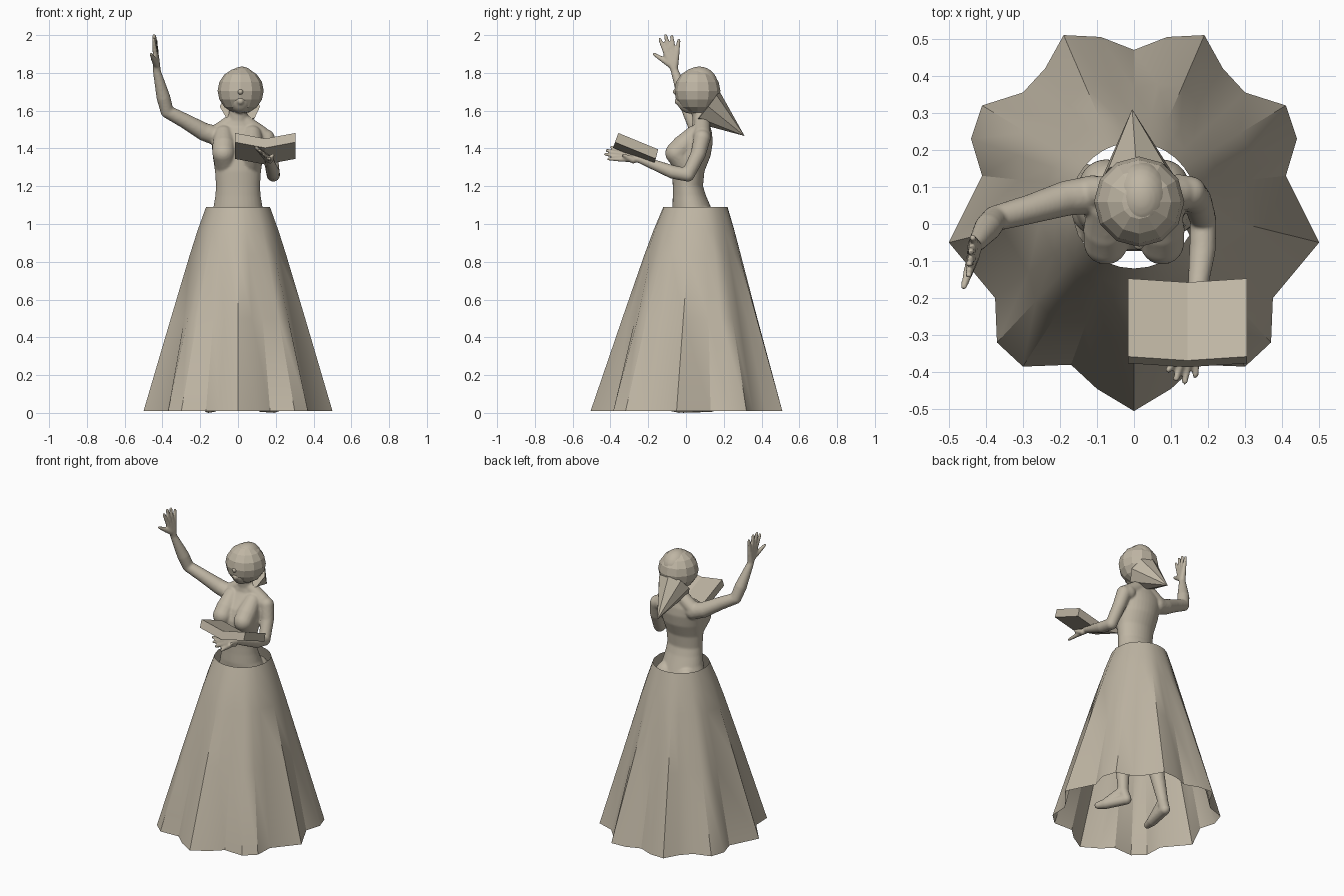
import bpy, bmesh
from math import sin, cos, pi, atan2
from mathutils import Vector, Matrix

if "Cube" in bpy.data.objects:
    bpy.data.objects.remove(bpy.data.objects["Cube"])

clay = bpy.data.materials.new("clay")
clay.diffuse_color = (.52, .465, .37, 1)
clay.use_nodes = True
clay.node_tree.nodes["Principled BSDF"].inputs["Base Color"].default_value = clay.diffuse_color


def finish(name, bm, smooth_angle=None):
    bmesh.ops.recalc_face_normals(bm, faces=bm.faces)
    me = bpy.data.meshes.new(name)
    bm.to_mesh(me)
    bm.free()
    me.materials.append(clay)
    ob = bpy.data.objects.new(name, me)
    bpy.context.collection.objects.link(ob)
    if smooth_angle:
        bpy.ops.object.select_all(action='DESELECT')
        ob.select_set(True)
        bpy.context.view_layer.objects.active = ob
        bpy.ops.object.shade_smooth_by_angle(angle=smooth_angle)
    return ob


def ball(bm, c, r, seg=20, rings=14):
    r = (r, r, r) if isinstance(r, (int, float)) else r
    m = Matrix.Translation(c) @ Matrix.Diagonal((*r, 1))
    bmesh.ops.create_uvsphere(bm, u_segments=seg, v_segments=rings, radius=1, matrix=m)


def cone(bm, a, b, ra, rb, seg=16):
    a, b = Vector(a), Vector(b)
    d = b - a
    m = Matrix.Translation((a + b) / 2) @ d.to_track_quat('Z', 'Y').to_matrix().to_4x4()
    bmesh.ops.create_cone(bm, cap_ends=True, segments=seg, radius1=ra, radius2=rb,
                          depth=d.length, matrix=m)


def limb(bm, pts):
    """Rounded tapering tube through (x, y, z, radius) points."""
    for p in pts:
        ball(bm, p[:3], p[3])
    for p, q in zip(pts, pts[1:]):
        cone(bm, p[:3], q[:3], p[3], q[3])


def loft(bm, rings, caps=True):
    loops = [[bm.verts.new(p) for p in ring] for ring in rings]
    n = len(loops[0])
    for a, b in zip(loops, loops[1:]):
        for i in range(n):
            j = (i + 1) % n
            bm.faces.new((a[i], a[j], b[j], b[i]))
    if caps:
        bm.faces.new(loops[0])
        bm.faces.new(loops[-1])


def hand(bm, wrist, fwd, side, thumb_tip):
    """Palm, four spread fingers and a thumb on the +side."""
    w, f, s = Vector(wrist), Vector(fwd).normalized(), Vector(side).normalized()
    for k, length in ((-1.5, .15), (-.5, .175), (.5, .183), (1.5, .165)):
        knuckle = w + f * .085 + s * k * .02
        tip = w + f * length + s * k * .033
        limb(bm, [(*w, .021), (*knuckle, .0135), (*tip, .0095)])
    base = w + f * .03 + s * .02
    limb(bm, [(*base, .018), (*base.lerp(Vector(thumb_tip), .55), .014), (*thumb_tip, .009)])


# Body: overlapping forms fused into one smooth skin
bm = bmesh.new()
torso = [(.86, .05, .13, .09), (.95, .05, .16, .115), (1.03, .045, .15, .112),
         (1.09, .03, .13, .102), (1.15, .018, .12, .088), (1.2, .01, .116, .08),
         (1.28, .012, .122, .086), (1.36, .03, .134, .1), (1.43, .05, .14, .092),
         (1.48, .07, .135, .068), (1.515, .08, .09, .05), (1.545, .08, .052, .045),
         (1.64, .07, .045, .045)]
loft(bm, [[(rx * cos(2 * pi * i / 32), cy + ry * sin(2 * pi * i / 32), z) for i in range(32)]
          for z, cy, rx, ry in torso])
for s in (-1, 1):
    # bust sloping down from the chest, shoulder slope, hips
    limb(bm, [(s * .075, .045, 1.47, .052), (s * .075, -.015, 1.41, .062),
              (s * .076, -.05, 1.375, .06), (s * .06, .0, 1.31, .062)])
    limb(bm, [(s * .01, .085, 1.555, .042), (s * .12, .085, 1.475, .045)])
    ball(bm, (s * .075, .1, .99), (.075, .075, .1))
# head form, nose and lips
ball(bm, (.02, .07, 1.735), (.082, .1, .099))
ball(bm, (.013, .02, 1.66), (.06, .07, .075))
ball(bm, (.013, -.055, 1.70), .016)
ball(bm, (.013, -.043, 1.65), .019)
# raised arm
limb(bm, [(-.11, .08, 1.465, .052), (-.18, .07, 1.488, .048), (-.28, .04, 1.545, .04),
          (-.375, .015, 1.595, .035), (-.395, -.01, 1.67, .037), (-.43, -.06, 1.81, .021)])
hand(bm, (-.43, -.063, 1.82), (-.07, -.16, 1), (-.1, -1, -.1), (-.46, -.17, 1.9))
# arm under the book
limb(bm, [(.12, .085, 1.465, .05), (.15, .085, 1.455, .045), (.17, .065, 1.37, .04),
          (.187, .01, 1.26, .036), (.185, -.07, 1.275, .036), (.162, -.25, 1.345, .021)])
hand(bm, (.16, -.25, 1.345), (-.2, -1, .2), (.7, 0, -.6), (.185, -.33, 1.365))
# legs and feet
for hip, knee, ankle, toe in (((.09, .05, .9), (.12, .03, .5), (.135, .06, .1), (.215, -.08, .03)),
                              ((-.09, .05, .9), (-.11, .03, .5), (-.135, .11, .1), (-.165, -.07, .03))):
    a, t = Vector(ankle), Vector(toe)
    heel = a + (a - t) * .12
    heel.z = .036
    ball_of_foot = heel.lerp(t, .72)
    limb(bm, [(*hip, .085), (*knee, .052), (*Vector(knee).lerp(a, .35), .05), (*ankle, .032),
              (*heel, .032), (*ball_of_foot, .032), (*toe, .022)])
    limb(bm, [(*ankle, .032), (*ball_of_foot, .032)])
body = finish("body", bm)
rm = body.modifiers.new("fuse", 'REMESH')
rm.mode = 'VOXEL'
rm.voxel_size = .0062
rm.use_smooth_shade = True
sm = body.modifiers.new("soften", 'SMOOTH')
sm.factor = .5
sm.iterations = 6

# Hair cap: faceted sphere
bm = bmesh.new()
ball(bm, (.014, .06, 1.705), .122, 12, 8)
finish("hair_cap", bm)

# Ponytail: faceted cone pointing down and back
bm = bmesh.new()
cone(bm, (.01, .11, 1.622), (-.005, .31, 1.466), .107, 0, 8)
finish("ponytail", bm)

# Skirt: open shell from a round waist to a scalloped hem, folds deepening downwards
half = [(.1, -.445), (.17, -.38), (.3, -.385), (.37, -.32), (.375, -.2), (.5, -.05), (.41, .13),
        (.44, .23), (.41, .32), (.3, .355), (.24, .42), (.19, .51), (.09, .505)]
hem = [(0, -.505)] + half + [(0, .47)] + [(-x, y) for x, y in reversed(half)]
rings = []
for z, t, fold in ((1.09, 0, 0), (.97, .14, .35), (.84, .27, .5), (.5, .575, .8), (.01, 1, 1)):
    ring = []
    for x, y in hem:
        a = atan2(y, x)
        hx = .47 * cos(a) * (1 - fold) + x * fold
        hy = .47 * sin(a) * (1 - fold) + y * fold
        ring.append((.17 * cos(a) * (1 - t) + hx * t, (.05 + .17 * sin(a)) * (1 - t) + hy * t, z))
    rings.append(ring)
bm = bmesh.new()
loft(bm, rings, caps=False)
finish("skirt", bm, .6)

# Open book: shallow V section swept from the reader's edge to the far edge
bm = bmesh.new()
rings = []
for yt, zt, yb, zb in ((-.147, 1.395, -.16, 1.345), (-.358, 1.482, -.376, 1.433)):
    top = [(x, yt - d * .35, zt - d) for x, d in ((-.016, 0), (.144, .03), (.305, 0))]
    low = [(x, yb - d * .35, zb - d) for x, d in ((.305, 0), (.144, .03), (-.016, 0))]
    rings.append(top + low)
loft(bm, rings)
finish("open_book", bm)
